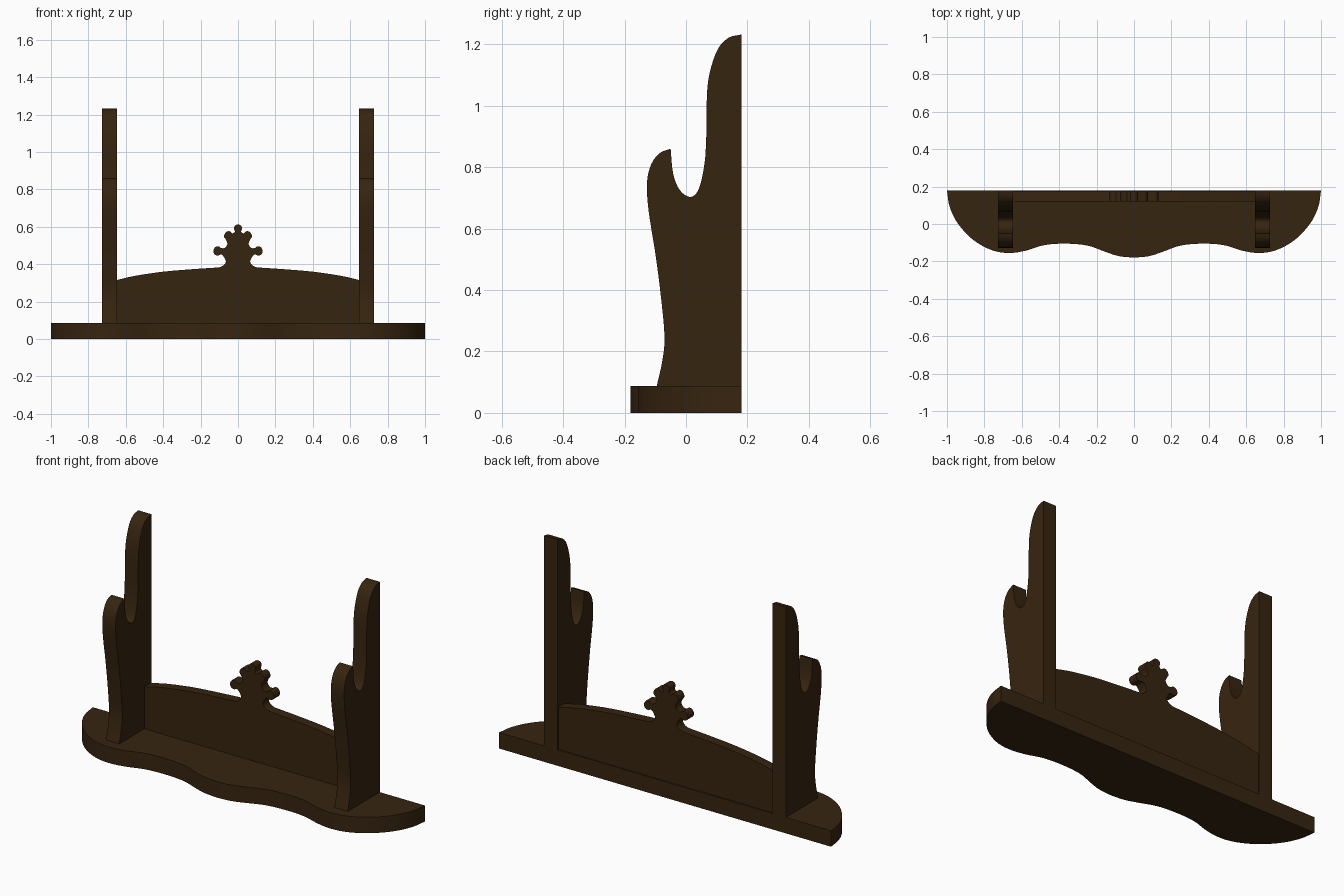
import bpy, bmesh, math
from mathutils import Vector

cube = bpy.data.objects.get("Cube")
if cube:
    bpy.data.objects.remove(cube, do_unlink=True)

# Single dark wood colour
wood = bpy.data.materials.new("dark_wood")
wood.use_nodes = True
brown = (0.037, 0.018, 0.005, 1)
wood.diffuse_color = brown
shader = wood.node_tree.nodes["Principled BSDF"]
shader.inputs["Base Color"].default_value = brown
shader.inputs["Roughness"].default_value = 0.7


def smooth_path(points, steps=4):
    """Smooth curve passing through every given point."""
    pts = [Vector(p) for p in points]
    padded = [pts[0] * 2 - pts[1]] + pts + [pts[-1] * 2 - pts[-2]]
    result = []
    for a, b, c, d in zip(padded, padded[1:], padded[2:], padded[3:]):
        for i in range(steps):
            t = i / steps
            result.append((b * 2 + (c - a) * t + (a * 2 - b * 5 + c * 4 - d) * t**2
                           + (b * 3 - a - c * 3 + d) * t**3) / 2)
    return result + [pts[-1]]


def mirrored(half):
    """Right half ending on the centre line, continued as its reflection."""
    return half + [Vector((-p.x, p.y)) for p in reversed(half[:-1])]


def board(name, outline, place, start, end):
    """Cut a flat board: place(u, v, depth) maps the outline into space."""
    bm = bmesh.new()
    face = bm.faces.new([bm.verts.new(place(p.x, p.y, start)) for p in outline])
    grown = bmesh.ops.extrude_face_region(bm, geom=[face], use_keep_orig=True)
    shift = Vector(place(0, 0, end)) - Vector(place(0, 0, start))
    verts = [g for g in grown["geom"] if isinstance(g, bmesh.types.BMVert)]
    bmesh.ops.translate(bm, verts=verts, vec=shift)
    bmesh.ops.recalc_face_normals(bm, faces=bm.faces)
    mesh = bpy.data.meshes.new(name)
    bm.to_mesh(mesh)
    bm.free()
    mesh.materials.append(wood)
    obj = bpy.data.objects.new(name, mesh)
    bpy.context.collection.objects.link(obj)
    bpy.ops.object.select_all(action="DESELECT")
    obj.select_set(True)
    bpy.context.view_layer.objects.active = obj
    bpy.ops.object.shade_smooth_by_angle(angle=math.radians(35))
    return obj


# Base with a wavy front edge
base_half = smooth_path([(1, .18), (.985, .09), (.94, 0), (.86, -.085), (.76, -.14),
                         (.67, -.155), (.58, -.143), (.48, -.113), (.37, -.105),
                         (.25, -.115), (.15, -.15), (.08, -.172), (0, -.18)])
board("base", mirrored(base_half), lambda u, v, d: (u, v, d), 0, .087)

# Two posts, each with a rounded cradle and a tall back prong
prong = smooth_path([(.18, 1.232), (.14, 1.222), (.107, 1.19), (.083, 1.13),
                     (.069, 1.05), (.066, .9), (.06, .81), (.042, .73),
                     (.015, .703), (-.02, .725), (-.042, .78), (-.05, .86)])
front_edge = smooth_path([(-.05, .86), (-.085, .846), (-.113, .81), (-.127, .75),
                          (-.122, .66), (-.1, .52), (-.083, .39), (-.07, .25),
                          (-.077, .17), (-.097, .08)])
post_outline = prong + front_edge[1:] + [Vector((.18, .08))]
for name, side in (("left_post", 1), ("right_post", -1)):
    board(name, post_outline, lambda u, v, d: (d, u, v), .648 * side, .728 * side)

# Back panel with an arched top rising into a lobed finial
arch = smooth_path([(.655, .314), (.55, .338), (.4, .36), (.25, .373), (.1, .383)])
finial = smooth_path([(.1, .383), (.078, .393), (.065, .413), (.075, .438),
                      (.09, .452), (.108, .446), (.126, .453), (.132, .472),
                      (.122, .491), (.104, .495), (.088, .486), (.07, .488),
                      (.057, .508), (.064, .53), (.075, .548), (.066, .57),
                      (.047, .577), (.03, .565), (.017, .573), (.021, .592),
                      (.016, .607), (0, .613)])
panel_half = [Vector((.655, .08))] + arch + finial[1:]
board("back_panel", mirrored(panel_half), lambda u, v, d: (u, d, v), .12, .173)
